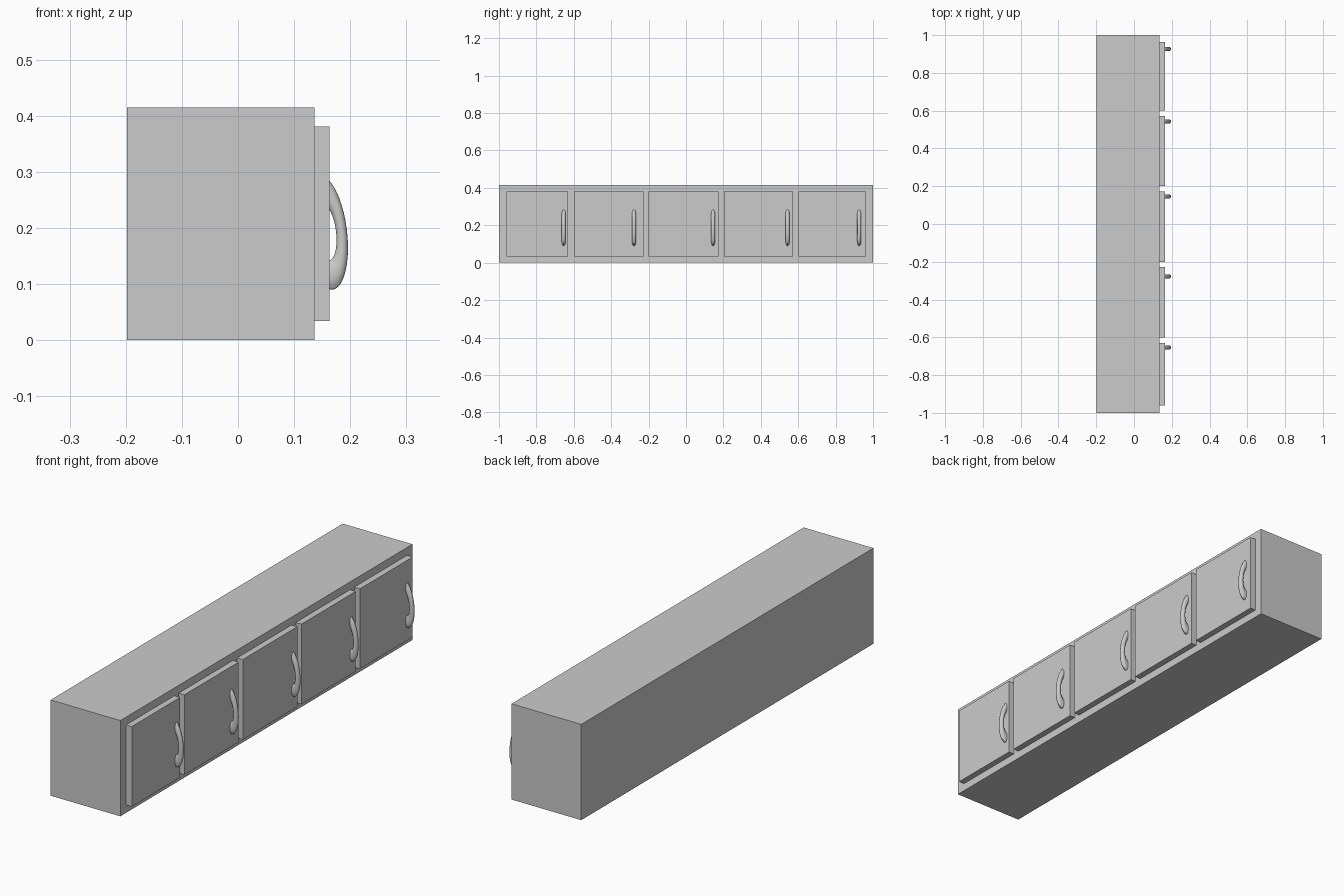
import bpy, math
from mathutils import Matrix

if "Cube" in bpy.data.objects:
    bpy.data.objects.remove(bpy.data.objects["Cube"])


def box(name, x0, x1, y0, y1, z0, z1):
    bpy.ops.mesh.primitive_cube_add(size=1)
    ob = bpy.context.object
    ob.name = name
    ob.data.transform(Matrix.Translation(((x0 + x1) / 2, (y0 + y1) / 2, (z0 + z1) / 2))
                      @ Matrix.Diagonal((x1 - x0, y1 - y0, z1 - z0, 1)))
    return ob


def handle(name, y):
    # Stretched, leaning ring half sunk into the door
    bpy.ops.mesh.primitive_torus_add(major_radius=0.745, minor_radius=0.255,
                                     major_segments=40, minor_segments=16)
    ob = bpy.context.object
    ob.name = name
    lean = Matrix(((0.040, 0, 0, 0.156),
                   (0, 0.042, 0, y),
                   (-0.0275, 0, 0.0985, 0.192),
                   (0, 0, 0, 1)))
    ob.data.transform(lean @ Matrix.Rotation(math.pi / 2, 4, 'X'))
    bpy.ops.object.shade_smooth_by_angle()
    return ob


# Long cabinet body
box("cabinet_body", -0.198, 0.136, -1, 1, 0, 0.415)

# Five doors, each with a pull handle: (y start, y end, handle y)
doors = [(-0.96, -0.63, -0.654), (-0.6, -0.228, -0.278), (-0.2, 0.173, 0.145),
         (0.202, 0.573, 0.543), (0.602, 0.963, 0.926)]
for i, (y0, y1, hy) in enumerate(doors, 1):
    box(f"door_{i}", 0.13, 0.163, y0, y1, 0.034, 0.381)
    handle(f"handle_{i}", hy)
